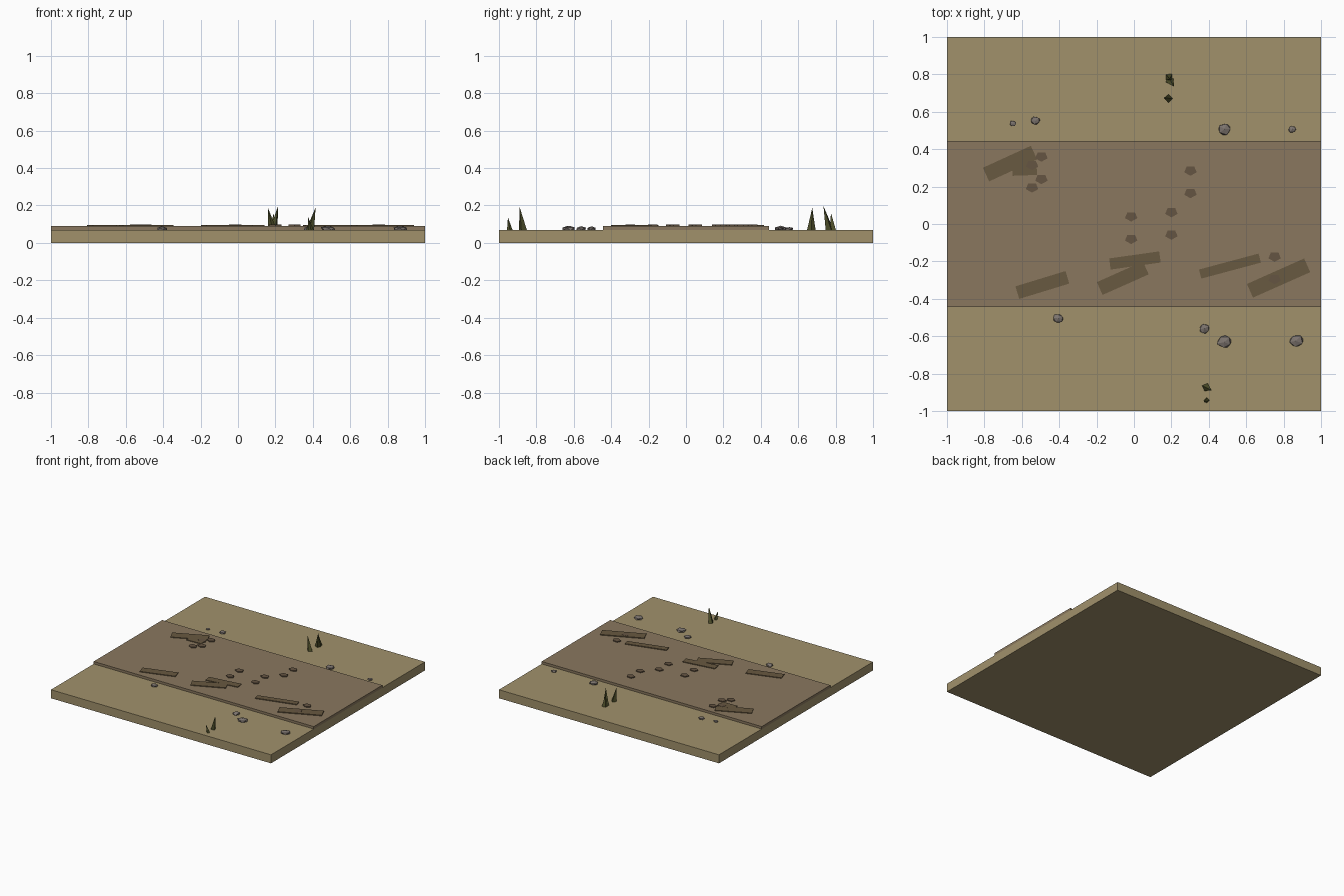
import bpy, bmesh, math, random
from mathutils import Vector, Matrix

if "Cube" in bpy.data.objects:
    bpy.data.objects.remove(bpy.data.objects["Cube"])

random.seed(4)
GROUND_TOP, PATH_TOP = 0.07, 0.09


def material(name, rgb):
    m = bpy.data.materials.new(name)
    m.diffuse_color = (*rgb, 1)
    m.use_nodes = True
    m.node_tree.nodes["Principled BSDF"].inputs["Base Color"].default_value = m.diffuse_color
    return m


SAND = material("dry_soil", (0.355, 0.285, 0.148))
DIRT = material("packed_dirt", (0.253, 0.187, 0.113))
MUD = material("dark_mud", (0.14, 0.10, 0.052))
PRINT = material("print_mud", (0.13, 0.09, 0.055))
STONE = material("stone", (0.20, 0.172, 0.155))
GRASS = material("grass", (0.078, 0.08, 0.024))


def finish(name, bm, mat):
    bmesh.ops.recalc_face_normals(bm, faces=bm.faces)
    me = bpy.data.meshes.new(name)
    bm.to_mesh(me)
    bm.free()
    me.materials.append(mat)
    ob = bpy.data.objects.new(name, me)
    bpy.context.collection.objects.link(ob)
    return ob


def box(name, x, y, z0, z1, sx, sy, angle, mat):
    bm = bmesh.new()
    bmesh.ops.create_cube(bm, size=1, matrix=Matrix.Translation((x, y, (z0 + z1) / 2))
                          @ Matrix.Rotation(math.radians(angle), 4, 'Z')
                          @ Matrix.Diagonal((sx, sy, z1 - z0, 1)))
    return finish(name, bm, mat)


# Ground slab and raised dirt path
box("ground", 0, 0, 0, GROUND_TOP, 2, 2, 0, SAND)
box("path", 0, 0, GROUND_TOP - 0.002, PATH_TOP, 2, 0.89, 0, DIRT)

# Wheel ruts: x, y, length, width, angle
ruts = [(-0.663, 0.323, 0.282, 0.08, 24.6), (-0.585, 0.295, 0.13, 0.07, 2),
        (-0.49, -0.326, 0.28, 0.07, 17), (-0.06, -0.29, 0.27, 0.075, 24),
        (0.005, -0.195, 0.27, 0.06, 8), (0.513, -0.225, 0.33, 0.05, 15),
        (0.773, -0.289, 0.335, 0.08, 24)]
for i, (x, y, l, w, a) in enumerate(ruts):
    box(f"rut_{i + 1}", x, y, PATH_TOP - 0.003, PATH_TOP + 0.005 + i * 0.0002, l, w, a, MUD)

# Footprints: five-sided squashed discs, in pairs 0.12 apart
pairs = [(-0.495, 0.30), (-0.545, 0.255), (0.302, 0.225),
         (-0.015, -0.02), (0.20, 0.0025), (0.752, -0.235)]
for i, (x, y) in enumerate(pairs):
    for side in (-1, 1):
        bm = bmesh.new()
        bmesh.ops.create_cone(bm, cap_ends=True, segments=5, radius1=0.035, radius2=0.035, depth=0.009)
        bmesh.ops.transform(bm, verts=bm.verts,
                            matrix=Matrix.Translation((x, y + side * 0.06, PATH_TOP + 0.0025))
                            @ Matrix.Diagonal((1, 0.78, 1, 1))
                            @ Matrix.Rotation(math.pi, 4, 'Z'))
        finish(f"footprint_{i + 1}_{'near' if side < 0 else 'far'}", bm, PRINT)

# Loose stones: jittered, flattened icosahedra resting on the soil
stones = [(-0.648, 0.537, 0.02), (-0.527, 0.553, 0.026), (0.485, 0.507, 0.038),
          (0.846, 0.507, 0.024), (-0.405, -0.505, 0.031), (0.376, -0.56, 0.032),
          (0.483, -0.632, 0.042), (0.865, -0.625, 0.042)]
for i, (x, y, r) in enumerate(stones):
    bm = bmesh.new()
    bmesh.ops.create_icosphere(bm, subdivisions=1, radius=r)
    spin = Matrix.Rotation(random.uniform(0, 6.28), 3, 'Z')
    for v in bm.verts:
        p = spin @ (v.co * random.uniform(0.82, 1.1))
        v.co = Vector((x + p.x, y + p.y * 0.9, GROUND_TOP + 0.005 + p.z * 0.42))
    finish(f"stone_{i + 1}", bm, STONE)

# Grass blades: leaning four-sided spikes (base x, base y, radius, tip)
blades = [(0.185, 0.67, 0.023, (0.16, 0.675, 0.187)), (0.19, 0.768, 0.023, (0.214, 0.735, 0.197)),
          (0.188, 0.785, 0.023, (0.19, 0.775, 0.16)), (0.385, -0.872, 0.023, (0.415, -0.889, 0.19)),
          (0.39, -0.942, 0.015, (0.375, -0.952, 0.137))]
for i, (x, y, r, tip) in enumerate(blades):
    bm = bmesh.new()
    ring = [bm.verts.new((x + r * math.cos(a), y + r * math.sin(a), GROUND_TOP - 0.002))
            for a in (0.4 * i + k * math.pi / 2 for k in range(4))]
    top = bm.verts.new(tip)
    bm.faces.new(ring)
    for k in range(4):
        bm.faces.new((ring[k], ring[(k + 1) % 4], top))
    finish(f"grass_blade_{i + 1}", bm, GRASS)
